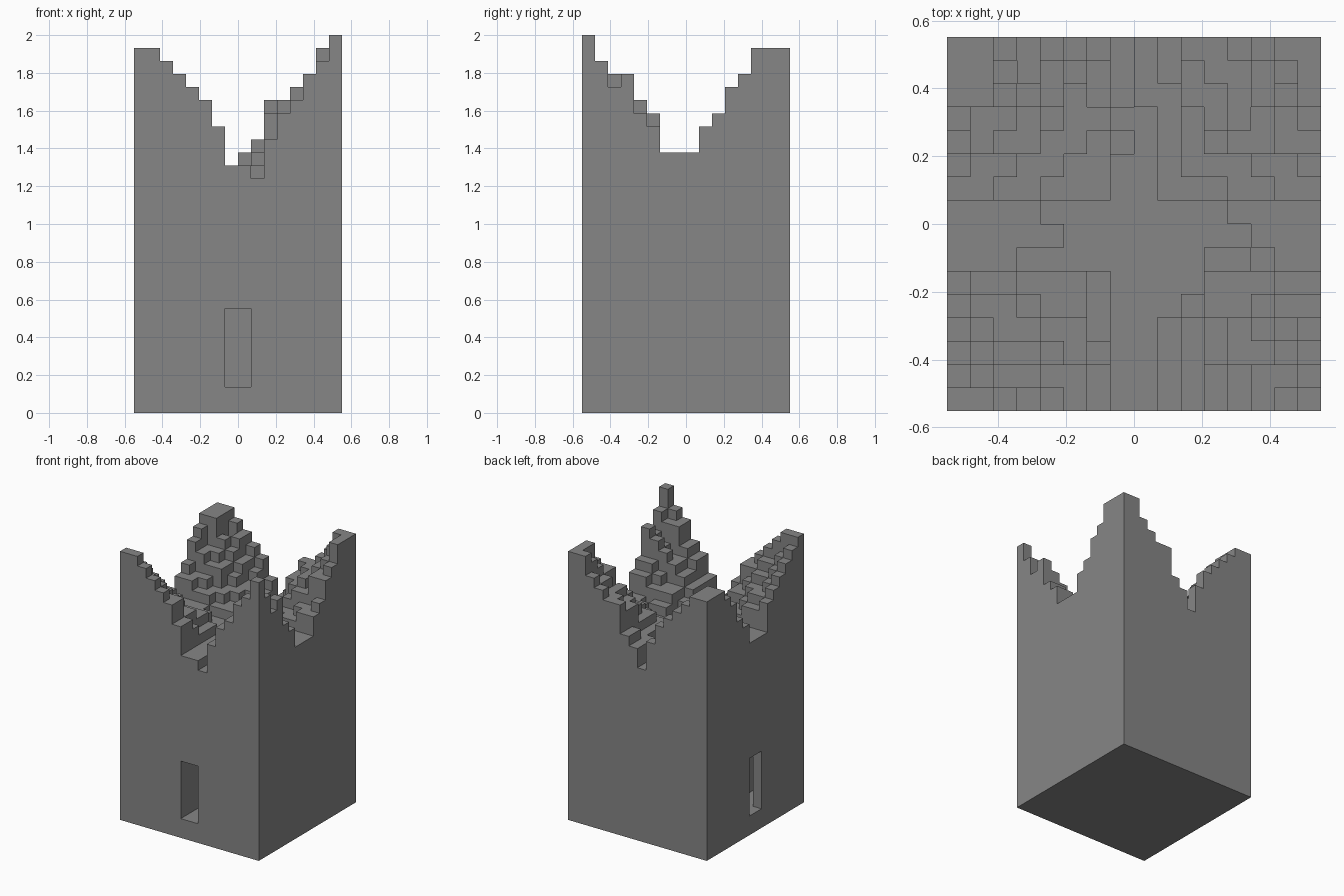
import bpy, bmesh, random
from mathutils import Vector

cube = bpy.data.objects.get("Cube")
if cube:
    bpy.data.objects.remove(cube, do_unlink=True)

random.seed(4)
N = 16                 # blocks along each side
U = 2 / 29             # size of one block
MID = (N - 1) / 2
BASE = 19              # height of the worn middle, in blocks

# Broken rim of the tower: wall height of each block along the four sides
front = [28, 28, 27, 26, 25, 24, 22, 19, 19, 18, 21, 23, 24, 26, 27, 29]
back = [27, 27, 26, 25, 24, 23, 21, 18, 20, 21, 24, 24, 25, 26, 28, 28]
west = [28, 27, 26, 25, 24, 23, 20, 20, 20, 22, 23, 25, 26, 27, 27, 27]
east = [29, 27, 25, 26, 23, 22, 20, 20, 20, 22, 23, 25, 26, 28, 28, 28]


def column_height(i, j):
    """Rim heights at the edge, blending down to a worn cross-shaped valley."""
    if j in (0, N - 1):
        return (front if j == 0 else back)[i]
    if i in (0, N - 1):
        return (west if i == 0 else east)[j]
    # flat tops of the best preserved corner
    if i < 2 and j > 12:
        return west[-1]
    ax, ay = abs(i - MID) / MID, abs(j - MID) / MID
    along_x = (front if j < MID else back)[i] - BASE
    along_y = (west if i < MID else east)[j] - BASE
    w = ay * ay / (ax * ax + ay * ay)
    h = BASE + w * along_x * ay + (1 - w) * along_y * ax
    rough = 0.7 * min(1, 3 * ax * ay + 0.3)
    return round(h + random.uniform(-rough, rough))


def box(xs, ys, zs):
    return {(x, y, z) for x in range(*xs) for y in range(*ys) for z in range(*zs)}


# Solid blocks, minus the two doorways and the passages behind them
blocks = {(i, j, k) for i in range(N) for j in range(N)
          for k in range(column_height(i, j))}
blocks -= box((7, 9), (0, 5), (2, 8))
blocks -= box((0, 1), (7, 9), (2, 8))
blocks -= box((1, 3), (4, 9), (2, 8))

# Skin: one square wherever a block meets open air
bm = bmesh.new()
corners = {}


def corner(p):
    key = tuple(round(c) for c in p)
    if key not in corners:
        corners[key] = bm.verts.new(((key[0] - N / 2) * U, (key[1] - N / 2) * U, key[2] * U))
    return corners[key]


for block in blocks:
    for axis in range(3):
        for side in (-1, 1):
            normal = Vector((0, 0, 0))
            normal[axis] = side
            if tuple(int(b + n) for b, n in zip(block, normal)) in blocks:
                continue
            a = Vector((0, 0, 0))
            a[(axis + 1) % 3] = 0.5
            b = normal.cross(a)
            c = Vector(block) + Vector((0.5, 0.5, 0.5)) + normal / 2
            bm.faces.new([corner(p) for p in (c - a - b, c + a - b, c + a + b, c - a + b)])

mesh = bpy.data.meshes.new("ruined_tower")
bm.to_mesh(mesh)
bm.free()
tower = bpy.data.objects.new("ruined_tower", mesh)
bpy.context.collection.objects.link(tower)

# Stone
stone = bpy.data.materials.new("stone_grey")
stone.use_nodes = True
colour = (0.24, 0.24, 0.24, 1)
stone.diffuse_color = colour
stone.node_tree.nodes["Principled BSDF"].inputs["Base Color"].default_value = colour
mesh.materials.append(stone)
